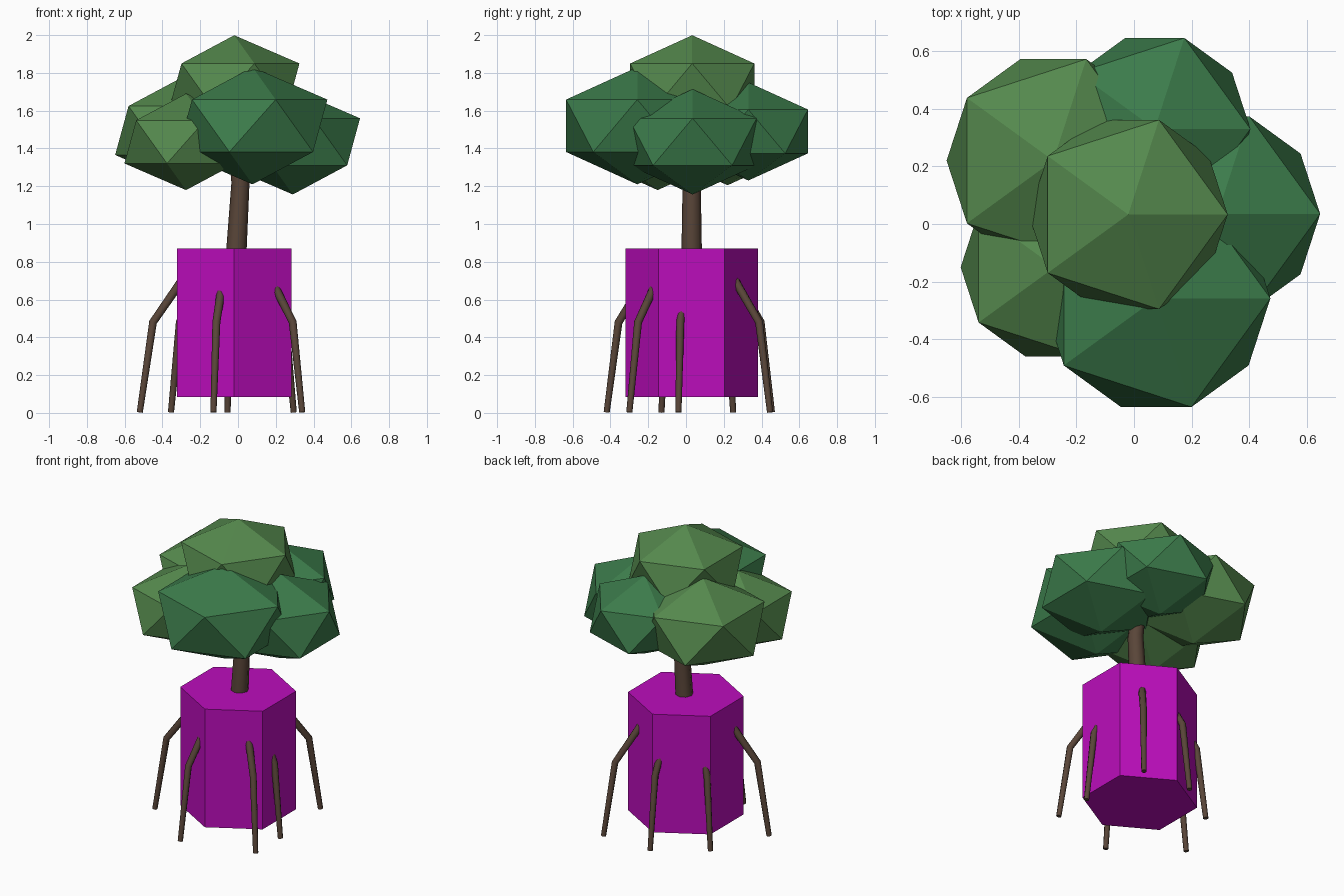
import bpy, bmesh, math
from mathutils import Vector, Matrix

if "Cube" in bpy.data.objects:
    bpy.data.objects.remove(bpy.data.objects["Cube"])


def material(name, rgb):
    m = bpy.data.materials.new(name)
    m.diffuse_color = (*rgb, 1)
    m.use_nodes = True
    m.node_tree.nodes["Principled BSDF"].inputs["Base Color"].default_value = m.diffuse_color
    return m


PURPLE = material("purple", (0.5, 0.004, 0.5))
BARK = material("bark", (0.1, 0.06, 0.04))
DARK = material("dark_green", (0.045, 0.2, 0.07))
LIGHT = material("light_green", (0.09, 0.25, 0.075))


def finish(bm, name, mat, smooth=False):
    bmesh.ops.recalc_face_normals(bm, faces=bm.faces[:])
    me = bpy.data.meshes.new(name)
    bm.to_mesh(me)
    bm.free()
    ob = bpy.data.objects.new(name, me)
    me.materials.append(mat)
    bpy.context.collection.objects.link(ob)
    if smooth:
        bpy.ops.object.select_all(action='DESELECT')
        ob.select_set(True)
        bpy.context.view_layer.objects.active = ob
        bpy.ops.object.shade_smooth_by_angle(angle=math.radians(50))
    return ob


def tube(name, path, radii, sides=8):
    """Tapered tube through the path points."""
    pts = [Vector(p) for p in path]
    bm = bmesh.new()
    rings = []
    for i, p in enumerate(pts):
        before = (p - pts[i - 1]).normalized() if i else Vector()
        after = (pts[i + 1] - p).normalized() if i < len(pts) - 1 else Vector()
        t = (before + after).normalized()
        u = t.cross(Vector((0, 1, 0))).normalized()
        v = t.cross(u)
        ring = []
        for k in range(sides):
            a = 2 * math.pi * k / sides
            ring.append(bm.verts.new(p + radii[i] * (u * math.cos(a) + v * math.sin(a))))
        rings.append(ring)
    for r0, r1 in zip(rings, rings[1:]):
        for k in range(sides):
            j = (k + 1) % sides
            bm.faces.new((r0[k], r0[j], r1[j], r1[k]))
    bm.faces.new(rings[0])
    bm.faces.new(rings[-1])
    return finish(bm, name, BARK, smooth=True)


# Hexagonal pot
CX, CY = -0.02, 0.03
bm = bmesh.new()
rings = [[bm.verts.new((CX + 0.35 * math.sin(k * math.pi / 3),
                        CY + 0.35 * math.cos(k * math.pi / 3), z)) for k in range(6)]
         for z in (0.085, 0.87)]
for k in range(6):
    j = (k + 1) % 6
    bm.faces.new((rings[0][k], rings[0][j], rings[1][j], rings[1][k]))
for ring in rings:
    bm.faces.new(ring)
finish(bm, "pot", PURPLE)

# Trunk, bending back under the crown
tube("trunk", [(-0.012, 0.03, 0.8), (0.013, 0.03, 1.22), (-0.03, 0.03, 1.6)],
     [0.055, 0.048, 0.04])

# Bent root legs, given by their feet
feet = [(-0.13, -0.42), (0.34, -0.30), (0.34, -0.04), (0.295, 0.445),
        (-0.52, -0.13), (-0.355, 0.25), (-0.055, 0.455)]
for i, (x, y) in enumerate(feet, 1):
    def along(f, z):
        return (CX + f * (x - CX), CY + f * (y - CY), z)
    tube(f"root_leg_{i}", [along(0.52, 0.725), along(0.86, 0.48), along(1, 0.003)],
         [0.023, 0.021, 0.016])

# Faceted leaf clumps: centre, radius, colour
clumps = {
    "top_leaves": ((-0.02, 0.033, 1.729), 0.386, LIGHT),
    "front_leaves": ((0.077, -0.258, 1.52), 0.443, DARK),
    "right_leaves": ((0.29, 0.035, 1.435), 0.398, DARK),
    "back_leaves": ((0.072, 0.33, 1.49), 0.371, DARK),
    "back_left_leaves": ((-0.28, 0.22, 1.495), 0.414, LIGHT),
    "front_left_leaves": ((-0.275, -0.15, 1.435), 0.365, LIGHT),
}
for name, (centre, r, mat) in clumps.items():
    bm = bmesh.new()
    bmesh.ops.create_icosphere(bm, subdivisions=1, radius=r,
                               matrix=Matrix.Translation(centre) @ Matrix.Diagonal((1, 1, 0.7, 1)))
    finish(bm, name, mat)
